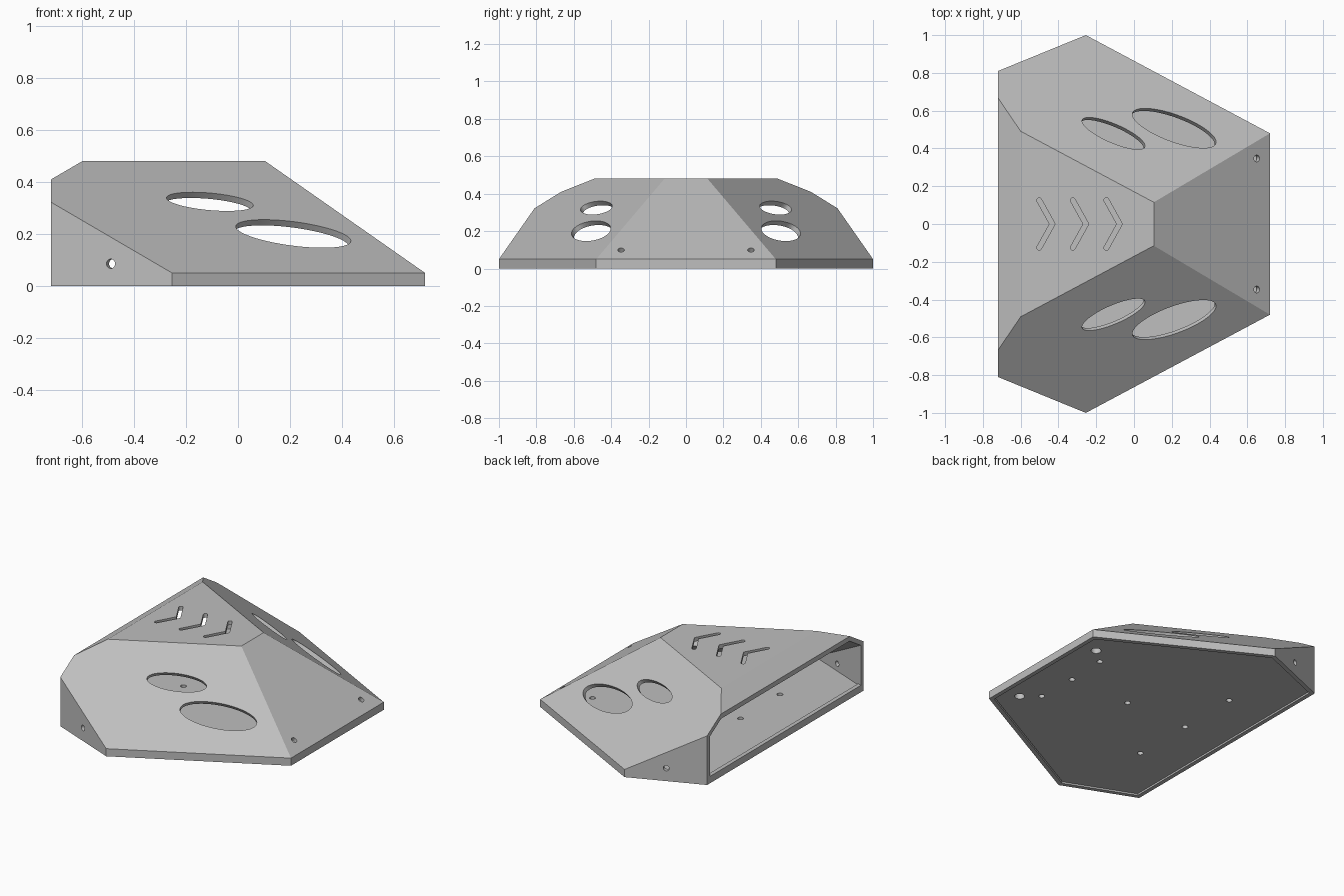
import bpy, bmesh
from math import radians, cos, sin
from mathutils import Vector, Matrix

if "Cube" in bpy.data.objects:
    bpy.data.objects.remove(bpy.data.objects["Cube"])

WALL = 0.027
grey = bpy.data.materials.new("light grey")
grey.use_nodes = True
colour = (0.52, 0.52, 0.52, 1)
grey.diffuse_color = colour
grey.node_tree.nodes["Principled BSDF"].inputs["Base Color"].default_value = colour


def finish(bm, name):
    bmesh.ops.recalc_face_normals(bm, faces=bm.faces)
    mesh = bpy.data.meshes.new(name)
    bm.to_mesh(mesh)
    bm.free()
    mesh.materials.append(grey)
    obj = bpy.data.objects.new(name, mesh)
    bpy.context.collection.objects.link(obj)
    return obj


def plane(point, normal):
    return Vector(point), Vector(normal).normalized()


def plane3(a, b, c):
    """Plane through three points, facing away from the middle of the body."""
    a, b, c = Vector(a), Vector(b), Vector(c)
    n = (b - a).cross(c - a).normalized()
    return a, n if n.dot(a - Vector((0, 0, 0.1))) > 0 else -n


def convex(name, planes):
    """Solid bounded by (point, normal, inset) planes."""
    bm = bmesh.new()
    bmesh.ops.create_cube(bm, size=4)
    for point, normal, inset in planes:
        cut = bmesh.ops.bisect_plane(
            bm, geom=bm.verts[:] + bm.edges[:] + bm.faces[:], dist=1e-6,
            plane_co=point - normal * inset, plane_no=normal, clear_outer=True)
        edges = [e for e in cut["geom_cut"] if isinstance(e, bmesh.types.BMEdge)]
        if edges:
            bmesh.ops.contextual_create(bm, geom=edges)
    return finish(bm, name)


def cut(obj, cutter):
    mod = obj.modifiers.new("cut", "BOOLEAN")
    mod.operation, mod.solver, mod.object = "DIFFERENCE", "EXACT", cutter
    bpy.context.view_layer.objects.active = obj
    bpy.ops.object.modifier_apply(modifier=mod.name)
    bpy.data.objects.remove(cutter)


def drill(obj, centre, long_axis, normal, a, b, depth, sides=32):
    """Elliptical hole along a normal."""
    n = Vector(normal).normalized()
    u = Vector(long_axis).normalized()
    v = n.cross(u)
    rot = Matrix((u, v, n)).transposed().to_4x4()
    bm = bmesh.new()
    bmesh.ops.create_cone(bm, cap_ends=True, segments=sides, radius1=1, radius2=1, depth=1,
                          matrix=Matrix.Translation(centre) @ rot @ Matrix.Diagonal((a, b, depth, 1)))
    cut(obj, finish(bm, "hole_cutter"))


def slot(obj, start, end, r, z):
    """Round-ended slot through a level wall."""
    bm = bmesh.new()
    for x, y in (start, end):
        bmesh.ops.create_cone(bm, cap_ends=True, segments=16, radius1=r, radius2=r, depth=0.12,
                              matrix=Matrix.Translation((x, y, z)))
    hull = bmesh.ops.convex_hull(bm, input=bm.verts[:])
    bmesh.ops.delete(bm, geom=list({g for g in hull["geom_interior"] + hull["geom_unused"]
                                    if isinstance(g, bmesh.types.BMVert)}), context="VERTS")
    bmesh.ops.dissolve_limit(bm, angle_limit=0.01, verts=bm.verts[:], edges=bm.edges[:])
    cut(obj, finish(bm, "slot_cutter"))


# Bounding planes of the faceted housing
outline = [plane((0.72, 0, 0), (1, 0, 0))]
roof = [plane((0, 0, 0.48), (0, 0, 1)),
        plane((-0.6, 0, 0.48), (-0.07, 0, 0.12)),
        plane3((0.72, -0.48, 0.05), (0.72, 0.48, 0.05), (0.105, 0, 0.48))]
for s in (1, -1):
    outline.append(plane3((0.72, s * 0.48, 0), (-0.255, s, 0), (0.72, s * 0.48, 1)))
    outline.append(plane3((-0.255, s, 0), (-0.72, s * 0.81, 0), (-0.255, s, 1)))
    roof.append(plane3((0.72, s * 0.48, 0.05), (-0.255, s, 0.05), (0.105, s * 0.115, 0.48)))
back = plane((-0.72, 0, 0), (-1, 0, 0))
floor = plane((0, 0, 0), (0, 0, -1))


def inset(planes, d):
    return [(p, n, d) for p, n in planes]


# Hollow housing, open below and at the back above a low sill
housing = convex("housing", inset(outline + roof + [back, floor], 0))
inner = inset(outline + roof, WALL)
cut(housing, convex("cavity", inner + inset([back], WALL) + inset([floor], -0.1)))
cut(housing, convex("back_opening", inner + inset([back], -0.1) + inset([floor], 0.045)))

# Base plate fitted inside the rim
base_plate = convex("base_plate", inset(outline + [back], WALL + 0.004)
                    + inset([floor], 0.008) + inset([plane((0, 0, 0.04), (0, 0, 1))], 0))

# Oval windows, wall screw holes and front screw holes on both sides
for s in (1, -1):
    u = Vector((0.8824, -0.4706 * s, 0))
    v = Vector((-0.385, -0.722 * s, 0.574))
    n = u.cross(v)
    for x, y, z, a, b, tilt in ((0.213, 0.507, 0.2, 0.236, 0.086, -10),
                                (-0.108, 0.48, 0.325, 0.181, 0.06, -6)):
        axis = u * cos(radians(tilt)) + v * sin(radians(tilt))
        drill(housing, (x, y * s, z), axis, n, a, b, 0.16, 64)
    drill(housing, (-0.49, 0.904 * s, 0.085), (0, 0, 1), (-0.378, 0.926 * s, 0), 0.018, 0.018, 0.12)
    drill(housing, (0.65, 0.347 * s, 0.099), (0, 1, 0), roof[2][1], 0.018, 0.018, 0.1)

# Three chevron vents in the top
for tip in (-0.432, -0.254, -0.076):
    for s in (1, -1):
        slot(housing, (tip, 0), (tip - 0.07, s * 0.126), 0.013, 0.48)

# Screw holes in the base plate
holes = [(0.05, 0, 0.018), (0.48, 0, 0.018), (-0.395, 0, 0.018)]
for s in (1, -1):
    holes += [(0.59, 0.353 * s, 0.03), (0.49, 0.268 * s, 0.018), (-0.393, 0.41 * s, 0.018)]
for x, y, r in holes:
    drill(base_plate, (x, y, 0.02), (1, 0, 0), (0, 0, 1), r, r, 0.1)

# Crisp facets, smooth hole walls
for obj in (housing, base_plate):
    bpy.ops.object.select_all(action="DESELECT")
    obj.select_set(True)
    bpy.context.view_layer.objects.active = obj
    bpy.ops.object.shade_smooth_by_angle(angle=radians(25))
